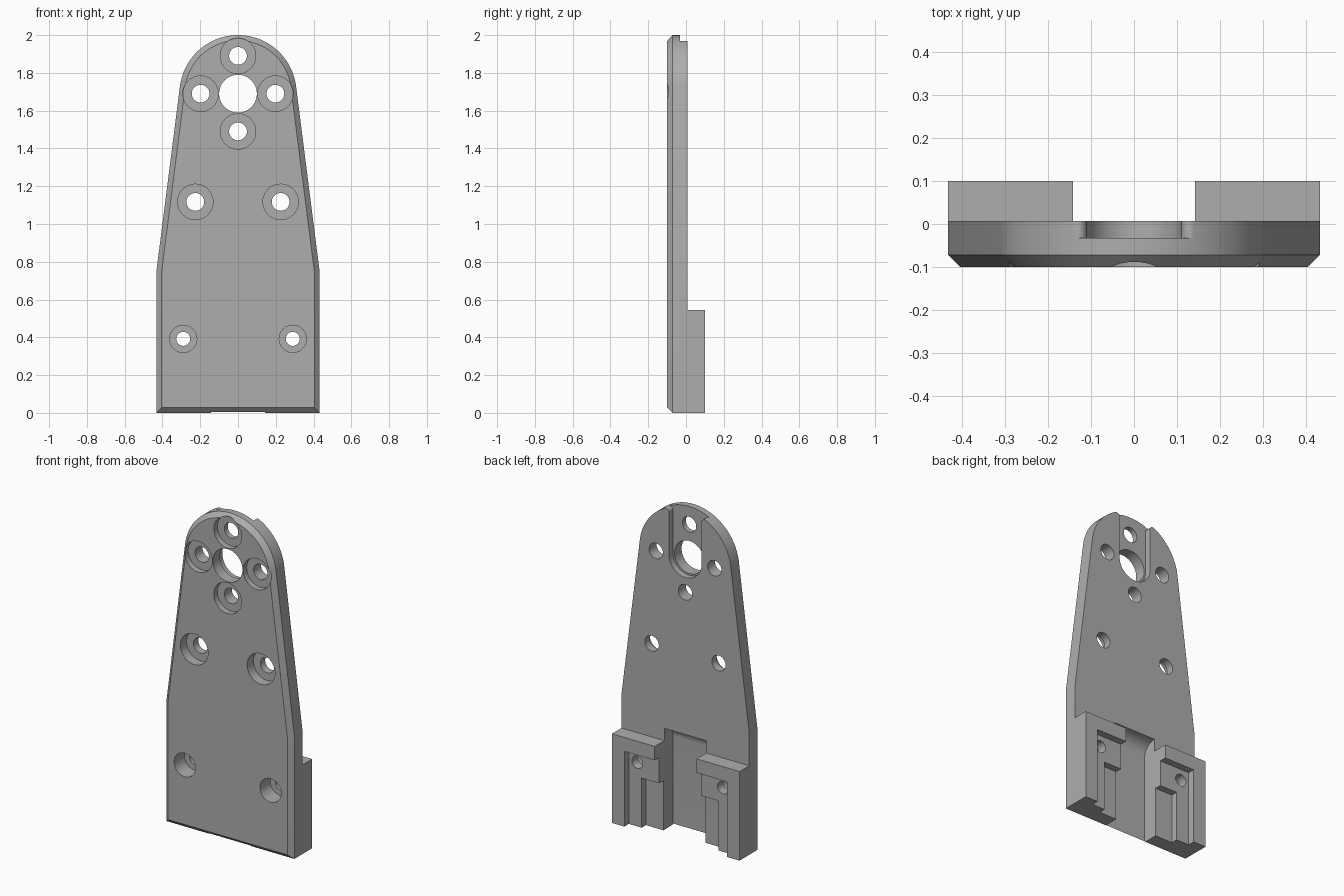
import bpy, bmesh
from math import sin, cos, pi, acos, atan2, hypot, sqrt

cube = bpy.data.objects.get("Cube")
if cube:
    bpy.data.objects.remove(cube, do_unlink=True)

grey = bpy.data.materials.new("mid grey")
grey.use_nodes = True
colour = (0.42, 0.42, 0.42, 1)
grey.diffuse_color = colour
grey.node_tree.nodes["Principled BSDF"].inputs["Base Color"].default_value = colour

HALF, SHOULDER, HUB, RADIUS = 0.432, 0.75, 1.69, 0.31
FRONT, BACK, PAD_BACK, CHAMFER = -0.1, 0.007, 0.1, 0.028


def arc(cx, cz, r, a, b, n):
    return [(cx + r * cos(a + (b - a) * i / n), cz + r * sin(a + (b - a) * i / n))
            for i in range(n + 1)]


def loft(name, rings):
    """Solid skinned through rings of 3D points, capped at both ends."""
    bm = bmesh.new()
    loops = [[bm.verts.new(p) for p in ring] for ring in rings]
    for a, b in zip(loops, loops[1:]):
        for i in range(len(a)):
            j = (i + 1) % len(a)
            bm.faces.new((a[i], a[j], b[j], b[i]))
    bm.faces.new(loops[0])
    bm.faces.new(loops[-1])
    bmesh.ops.recalc_face_normals(bm, faces=bm.faces)
    mesh = bpy.data.meshes.new(name)
    bm.to_mesh(mesh)
    bm.free()
    mesh.materials.append(grey)
    obj = bpy.data.objects.new(name, mesh)
    bpy.context.collection.objects.link(obj)
    return obj


def prism(name, profile, y0, y1):
    return loft(name, [[(x, y, z) for x, z in profile] for y in (y0, y1)])


def box(name, x0, x1, y0, y1, z0, z1):
    return prism(name, [(x0, z0), (x1, z0), (x1, z1), (x0, z1)], y0, y1)


def outline(d, y):
    """Plate outline shrunk by d: straight foot, tapered sides, round head."""
    w, rise = HALF, HUB - SHOULDER
    t = atan2(-rise, w) + acos(RADIUS / hypot(w, rise))
    r, x = RADIUS - d, w - d
    z = HUB + (r - x * cos(t)) / sin(t)
    pts = [(-x, d), (x, d), (x, z)] + arc(0, HUB, r, t, pi - t, 64) + [(-x, z)]
    return [(px, y, pz) for px, pz in pts]


def combine(body, tool, operation):
    mod = body.modifiers.new("cut", 'BOOLEAN')
    mod.operation = operation
    mod.solver = 'EXACT'
    mod.object = tool
    bpy.context.view_layer.objects.active = body
    bpy.ops.object.modifier_apply(modifier=mod.name)
    bpy.data.objects.remove(tool, do_unlink=True)


# Plate with chamfered front edge, and the thick foot behind it
body = loft("mounting_plate", [outline(CHAMFER, FRONT),
                               outline(0, FRONT + CHAMFER), outline(0, BACK)])
combine(body, box("foot_block", -HALF, HALF, -0.03, PAD_BACK, 0, 0.545), 'UNION')

cutters = []

# Central channel with a rounded upper end, splitting the foot into two pads
floor, top, r = -0.078, 0.62, 0.08
side = [(floor, -0.1)] + arc(floor + r, top - r, r, pi, pi / 2, 12) + [(0.3, top), (0.3, -0.1)]
cutters.append(loft("channel_cutter", [[(x, y, z) for y, z in side] for x in (-0.142, 0.142)]))

# Stepped pockets in each pad
for s in (-1, 1):
    for edge, depth, height in ((0.347, 0.057, 0.46), (0.26, 0.016, 0.303)):
        x0, x1 = sorted((s * 0.1, s * edge))
        cutters.append(box("pocket_cutter", x0, x1, depth, 0.2, -0.1, height))

# Open slot behind the head, with rounded lips at its mouth
w, lip = 0.11, 0.02
lip_z = HUB + sqrt((RADIUS - lip) ** 2 - (w + lip) ** 2)
lean = atan2(lip_z - HUB, w + lip)
right = arc(w + lip, lip_z, lip, pi, lean, 10) + [(0.15, 2.1)]
left = [(-x, z) for x, z in reversed(right)]
cutters.append(prism("slot_cutter", arc(0, HUB, w, pi, 2 * pi, 32) + right + left, -0.032, 0.2))


# Bores and counterbores
def bore(x, z, radius, y0, y1):
    cutters.append(prism("bore_cutter", arc(x, z, radius, 0, 2 * pi, 40)[:-1], y0, y1))


bore(0, HUB, 0.1, -0.3, 0.3)
screws = [(0, 1.89, 0.047, 0.094, 0.035), (0, 1.49, 0.047, 0.094, 0.035)]
for s in (-1, 1):
    screws += [(s * 0.198, HUB, 0.047, 0.094, 0.035),
               (s * 0.226, 1.117, 0.047, 0.094, 0.06),
               (s * 0.29, 0.392, 0.037, 0.072, 0.1)]
for x, z, hole, head, depth in screws:
    bore(x, z, head, -0.3, FRONT + depth)
    bore(x, z, hole, -0.3, 0.3)

for cutter in cutters:
    combine(body, cutter, 'DIFFERENCE')

bpy.ops.object.select_all(action='DESELECT')
body.select_set(True)
bpy.context.view_layer.objects.active = body
bpy.ops.object.shade_smooth_by_angle(angle=pi / 6)
